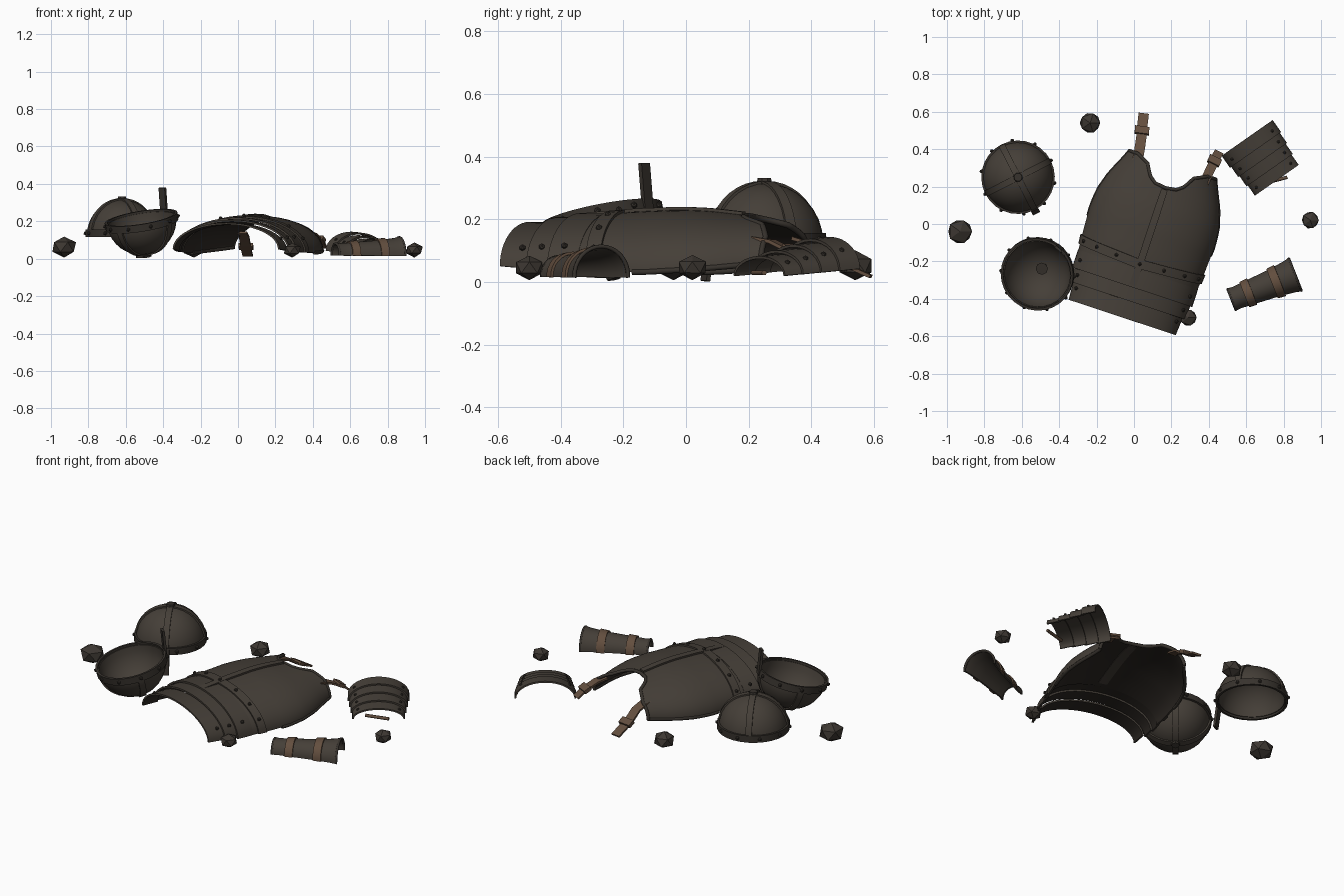
import bpy, bmesh, math, random
from math import sin, cos, pi, radians
from mathutils import Vector, Matrix

random.seed(4)
cube = bpy.data.objects.get("Cube")
if cube:
    bpy.data.objects.remove(cube)


def material(name, rgb):
    m = bpy.data.materials.new(name)
    m.use_nodes = True
    m.diffuse_color = (*rgb, 1)
    m.node_tree.nodes["Principled BSDF"].inputs["Base Color"].default_value = (*rgb, 1)
    return m


STEEL = material("dark steel", (.059, .049, .039))
TRIM = material("blackened trim", (.038, .032, .026))
LINING = material("shadowed lining", (.026, .021, .017))
LEATHER = material("brown leather", (.125, .077, .049))
ROCK = material("dark rock", (.047, .039, .032))


def finish(name, bm, mat, smooth=True, thick=0):
    bmesh.ops.recalc_face_normals(bm, faces=bm.faces)
    me = bpy.data.meshes.new(name)
    bm.to_mesh(me)
    bm.free()
    me.materials.append(mat)
    ob = bpy.data.objects.new(name, me)
    bpy.context.collection.objects.link(ob)
    bpy.ops.object.select_all(action='DESELECT')
    ob.select_set(True)
    bpy.context.view_layer.objects.active = ob
    if thick:
        mod = ob.modifiers.new("thickness", 'SOLIDIFY')
        mod.thickness, mod.offset = thick, 0
        bpy.ops.object.modifier_apply(modifier=mod.name)
    if smooth:
        bpy.ops.object.shade_smooth_by_angle(angle=radians(35))
    return ob


def patch(name, f, nu, nv, mat, thick=.01):
    """Curved sheet: f(a, b) with a and b running 0..1."""
    bm = bmesh.new()
    g = [[bm.verts.new(f(i / nu, j / nv)) for j in range(nv + 1)] for i in range(nu + 1)]
    for i in range(nu):
        for j in range(nv):
            bm.faces.new((g[i][j], g[i + 1][j], g[i + 1][j + 1], g[i][j + 1]))
    bmesh.ops.remove_doubles(bm, verts=bm.verts, dist=.0002)
    return finish(name, bm, mat, True, thick)


def rivets(name, points, r=.011, mat=TRIM):
    bm = bmesh.new()
    for p in points:
        bmesh.ops.create_icosphere(bm, subdivisions=1, radius=r, matrix=Matrix.Translation(p))
    finish(name, bm, mat)


def tube(name, points, r, mat=TRIM):
    cu = bpy.data.curves.new(name, 'CURVE')
    cu.dimensions, cu.bevel_depth, cu.bevel_resolution = '3D', r, 1
    sp = cu.splines.new('POLY')
    sp.points.add(len(points) - 1)
    for q, p in zip(sp.points, points):
        q.co = (*p, 1)
    cu.use_fill_caps = True
    cu.materials.append(mat)
    bpy.context.collection.objects.link(bpy.data.objects.new(name, cu))


def box(name, M, size, mat):
    bm = bmesh.new()
    bmesh.ops.create_cube(bm, size=1, matrix=M @ Matrix.Diagonal((*size, 1)))
    finish(name, bm, mat, False)


def table(x, xs, ys):
    for i in range(len(xs) - 1):
        if x <= xs[i + 1]:
            return ys[i] + (ys[i + 1] - ys[i]) * (x - xs[i]) / (xs[i + 1] - xs[i])
    return ys[-1]


def spin(deg, axis='Z'):
    return Matrix.Rotation(radians(deg), 4, axis)


# Helmets: riveted dome, cross bands, rim, finial and nasal bar
R = .183


def helmet(tag, M):
    def ball(az, el, r):
        return M @ Vector((r * cos(el) * cos(az), r * cos(el) * sin(az), r * sin(el)))
    patch(tag + "_dome", lambda a, b: ball(a * 2 * pi, b * pi / 2, R), 28, 8, STEEL)
    patch(tag + "_rim", lambda a, b: M @ spin(a * 360) @ Vector((R + .007, 0, -.012 + b * .04)),
          28, 1, TRIM, .013)
    for k in range(2):
        def band(a, b):
            el = a * pi
            return M @ spin(90 * k) @ Vector(((R + .006) * cos(el), (b - .5) * .034, (R + .006) * sin(el)))
        patch(tag + "_cross_band", band, 20, 1, STEEL, .012)
    rivets(tag + "_rim_rivets",
           [M @ spin(36 * i + 18) @ Vector((R + .015, 0, .008)) for i in range(10)])
    bm = bmesh.new()
    bmesh.ops.create_cone(bm, cap_ends=True, segments=8, radius1=.033, radius2=.022, depth=.05,
                          matrix=M @ Matrix.Translation((0, 0, R - .003)))
    finish(tag + "_finial", bm, TRIM)
    box(tag + "_nasal", M @ Matrix.Translation((R + .018, 0, -.05)) @ spin(-8, 'Y'), (.014, .042, .15), TRIM)


helmet("upright_helmet", Matrix.Translation((-.62, .25, .128)) @ spin(-63))
helmet("upturned_helmet", Matrix.Translation((-.517, -.268, .208)) @ spin(50) @ spin(-14, 'Y') @ spin(180, 'X'))

# Breastplate surface: t runs across from -1 to 1, v from hem to shoulder
BP = Matrix.Translation((-.06, -.49, 0)) @ spin(-18.3)
VS = (0, .1, .2, .35, .5, .6, .7, .8, .85)


def chest(t, v, off=0):
    w = table(v, VS, (.295, .311, .320, .332, .340, .332, .302, .255, .235)) + off
    base = table(v, VS, (.05, .042, .036, .032, .032, .038, .045, .055, .06))
    h = table(v, VS, (.135, .150, .166, .182, .188, .178, .160, .14, .13)) + off
    a = t * pi / 2
    return BP @ Vector((w * sin(a), v, base + h * cos(a)))


def neck(t):
    return table(abs(sin(t * pi / 2)), (0, .2, .33, .5, .8, 1), (.72, .728, .755, .815, .848, .848))


def line_inside(ob):
    """Darken the faces that look in towards the body axis."""
    ob.data.materials.append(LINING)
    for p in ob.data.polygons:
        v = (BP.inverted() @ p.center).y
        radial = (p.center - BP @ Vector((0, v, 0))).normalized()
        p.material_index = int(p.normal.dot(radial) < -.5)


def chest_lame(name, v0, v1, off):
    line_inside(patch(name, lambda a, b: chest(2 * a - 1, v0 + b * (v1 - v0), off + .009 * (1 - b)),
                      24, 2, STEEL))


line_inside(patch("chest_plate", lambda a, b: chest(2 * a - 1, .24 + b * (neck(2 * a - 1) - .24), .006),
                  48, 14, STEEL))
chest_lame("hem_lame", -.01, .095, -.006)
chest_lame("middle_lame", .085, .175, .003)
chest_lame("waist_lame", .16, .26, .008)
patch("waist_band", lambda a, b: chest(2 * a - 1, .265 + .05 * b + .03 * abs(2 * a - 1), .015), 24, 1, STEEL)
patch("centre_ridge", lambda a, b: chest((a - .5) * .07, .17 + .54 * b, .016), 2, 12, STEEL)
patch("inner_centre_strip", lambda a, b: chest((a - .5) * .1, .27 + .44 * b, .001), 2, 12, STEEL, .006)
rivets("waist_rivets", [chest(t / 4, .29 + .03 * abs(t / 4), .022) for t in range(-3, 4)])
rivets("lame_rivets", [chest(s * .72, v, o + .008) for s in (-1, 1)
                       for v, o in ((.06, 0), (.13, .008), (.21, .014))])
tube("neck_trim", [chest(i / 24, neck(i / 24), .008) for i in range(-24, 25)], .010)
for side, s in (("left", 1), ("right", -1)):
    tube(side + "_armhole_trim", [chest(s, .45 + i * .04, .006) for i in range(11)], .010)


# Shoulder straps with buckles
def strap(tag, pts, width):
    pts = [Vector(p) for p in pts]
    d = pts[-1] - pts[0]
    side = Vector((d.y, -d.x, 0)).normalized() * width
    n = len(pts) - 1
    patch(tag + "_strap", lambda a, b: pts[round(a * n)] + side * (b - .5), n, 1, LEATHER, .011)
    k = n // 2
    c = (pts[k] + pts[k + 1]) / 2
    e = (pts[k + 1] - pts[k]).normalized() * .042
    patch(tag + "_buckle", lambda a, b: c + Vector((0, 0, .006)) + e * (a - .5) + side * 1.4 * (b - .5),
          1, 1, LEATHER, .022)


strap("right_shoulder", [(.02, .34, .14), (.033, .42, .115), (.04, .47, .075),
                         (.045, .53, .045), (.052, .59, .018)], .055)
strap("left_shoulder", [(.375, .22, .14), (.40, .275, .13), (.42, .315, .11),
                        (.44, .36, .085), (.455, .385, .06)], .05)

# Shoulder guard: four overlapping arched lames that descend from the top one
PA = Matrix.Translation((.605, .46, 0)) @ spin(-55)
for k in range(4):
    def lame(a, b):
        s = k * .066 + b * .078
        w = .162 - .12 * s + .010 * b
        ang = (a - .5) * pi
        return PA @ Vector((s, w * sin(ang), .042 - .08 * s + (.098 - .20 * s + .016 * b) * cos(ang)))
    patch("shoulder_lame", lame, 16, 1, STEEL, .009)
    rivets("shoulder_lame_rivets", [lame(a, .6) + Vector((0, 0, .006)) for a in (.2, .8)], .009)
tube("shoulder_guard_tie", [(.69, .215, .03), (.82, .25, .03)], .009, LEATHER)

# Forearm guard: half tube with flared cuff and two leather straps
VA = Matrix.Translation((.52, -.405, .02)) @ spin(21.5)


def forearm(a, s, off=0):
    r = table(s, (0, .02, .25, .34, .37), (.060, .056, .073, .085, .093)) + off
    ang = (a - .5) * pi * 1.04
    return VA @ Vector((s, r * sin(ang), r * 1.02 * cos(ang)))


patch("forearm_guard", lambda a, b: forearm(a, b * .37), 16, 12, STEEL, .009)
for s in (.075, .235):
    patch("forearm_strap", lambda a, b: forearm(a, s + b * .045, .008), 16, 1, LEATHER, .009)
for s in (.003, .367):
    tube("forearm_edge", [forearm(i / 16, s) for i in range(17)], .007)

# Scattered rocks
for x, y, r in ((-.93, -.04, .073), (-.235, .54, .061), (.943, .02, .051), (.29, -.5, .050)):
    bm = bmesh.new()
    bmesh.ops.create_icosphere(bm, subdivisions=1, radius=r)
    for v in bm.verts:
        v.co *= random.uniform(.94, 1.02)
        v.co.z *= .8
    low = min(v.co.z for v in bm.verts)
    bmesh.ops.translate(bm, verts=bm.verts, vec=(x, y, .006 - low))
    finish("rock", bm, ROCK, False)
